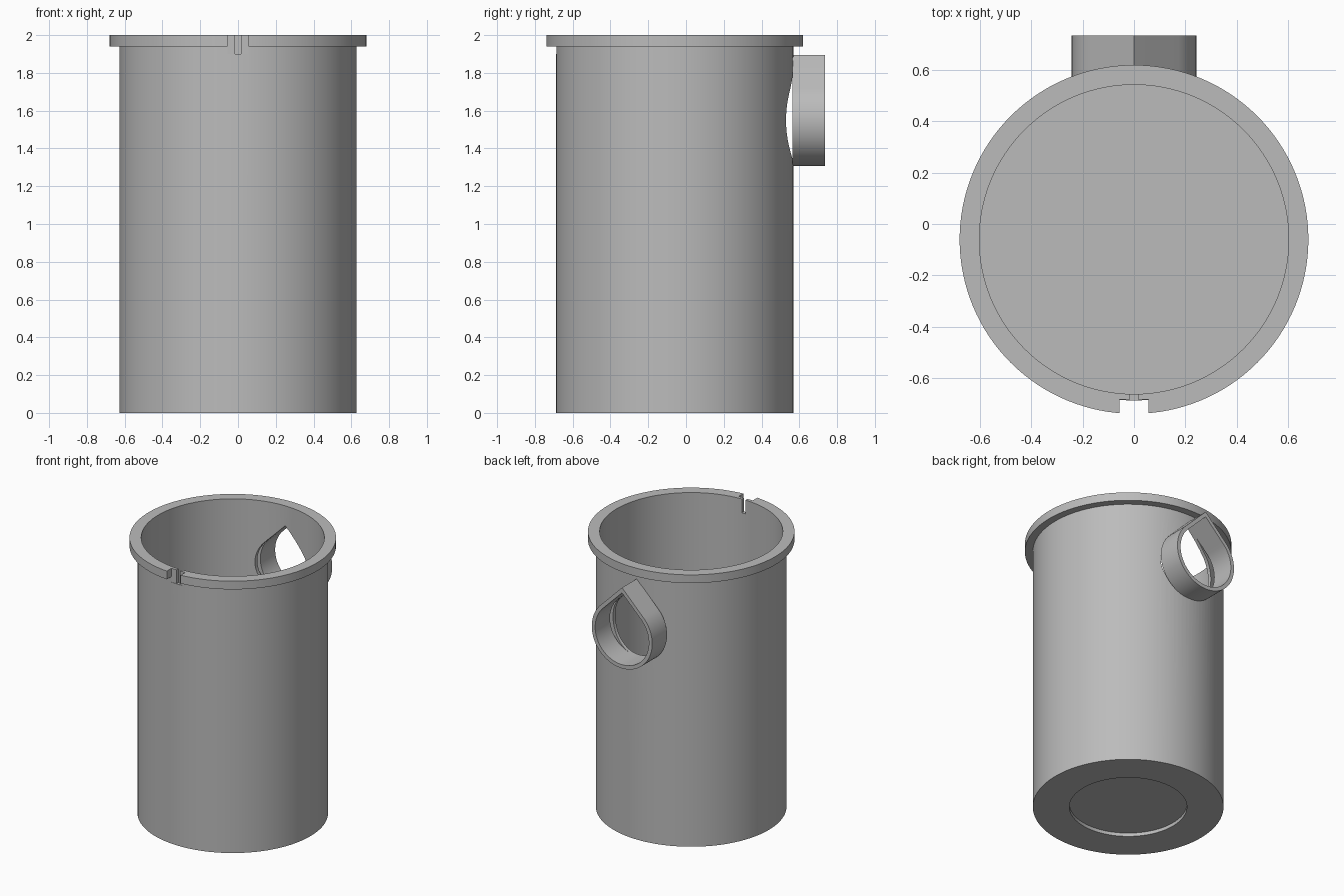
import bpy, bmesh, math

cube = bpy.data.objects.get("Cube")
if cube:
    bpy.data.objects.remove(cube, do_unlink=True)

GREY = (0.5, 0.5, 0.5, 1)
AXIS_Y = -0.06          # centre line of the round body
PORT_Z = 1.55           # centre height of the rear port
SEGMENTS = 128

grey = bpy.data.materials.new("plain grey")
grey.use_nodes = True
grey.diffuse_color = GREY
grey.node_tree.nodes["Principled BSDF"].inputs["Base Color"].default_value = GREY


def make_object(name, bm):
    bmesh.ops.recalc_face_normals(bm, faces=bm.faces)
    mesh = bpy.data.meshes.new(name)
    bm.to_mesh(mesh)
    bm.free()
    mesh.materials.append(grey)
    obj = bpy.data.objects.new(name, mesh)
    bpy.context.collection.objects.link(obj)
    return obj


def lathe(name, profile):
    """Spin a radius/height profile that begins and ends on the axis."""
    bm = bmesh.new()
    verts = [bm.verts.new((r, 0, z)) for r, z in profile]
    edges = [bm.edges.new(pair) for pair in zip(verts, verts[1:])]
    bmesh.ops.spin(bm, geom=verts + edges, cent=(0, 0, 0), axis=(0, 0, 1),
                   angle=math.tau, steps=SEGMENTS)
    bmesh.ops.remove_doubles(bm, verts=bm.verts, dist=1e-4)
    bmesh.ops.translate(bm, verts=bm.verts, vec=(0, AXIS_Y, 0))
    return make_object(name, bm)


def box(name, low, high):
    bm = bmesh.new()
    bmesh.ops.create_cube(bm, size=1)
    for v in bm.verts:
        v.co = [b if c > 0 else a for c, a, b in zip(v.co, low, high)]
    return make_object(name, bm)


def teardrop(name, radius, y0, y1):
    """Round prism along y with a right-angled peak on top."""
    steps = 72
    angles = [math.radians(135 + 270 * i / steps) for i in range(steps + 1)]
    outline = [(radius * math.cos(a), radius * math.sin(a)) for a in angles]
    outline.append((0, radius * math.sqrt(2)))
    bm = bmesh.new()
    face = bm.faces.new([bm.verts.new((x, y0, PORT_Z + z)) for x, z in outline])
    result = bmesh.ops.extrude_face_region(bm, geom=[face], use_keep_orig=True)
    moved = [g for g in result["geom"] if isinstance(g, bmesh.types.BMVert)]
    bmesh.ops.translate(bm, verts=moved, vec=(0, y1 - y0, 0))
    return make_object(name, bm)


def cut(target, cutter):
    mod = target.modifiers.new("cut", "BOOLEAN")
    mod.operation = "DIFFERENCE"
    mod.solver = "EXACT"
    mod.object = cutter
    bpy.context.view_layer.objects.active = target
    bpy.ops.object.modifier_apply(modifier=mod.name)
    bpy.data.objects.remove(cutter, do_unlink=True)


# Hollow body with top flange and a shallow recess under the floor
body = lathe("canister_body", [
    (0, 0.025), (0.387, 0.025), (0.387, 0), (0.628, 0), (0.628, 1.94),
    (0.68, 1.94), (0.68, 2), (0.603, 2), (0.603, 0.05), (0, 0.05)])

# Rear opening, flange notch and narrow slit through the wall
cut(body, teardrop("port_cutter", 0.216, 0.2, 0.9))
cut(body, box("notch_cutter", (-0.056, -0.9, 1.9), (0.056, -0.685, 2.1)))
cut(body, box("slit_cutter", (-0.015, -0.9, 1.9), (0.015, -0.5, 2.1)))

# Pointed rear collar
collar = teardrop("rear_collar", 0.243, 0.565, 0.735)
cut(collar, teardrop("collar_cutter", 0.216, 0.4, 0.9))

for obj in (body, collar):
    bpy.ops.object.select_all(action="DESELECT")
    obj.select_set(True)
    bpy.context.view_layer.objects.active = obj
    bpy.ops.object.shade_smooth_by_angle(angle=math.radians(30))
